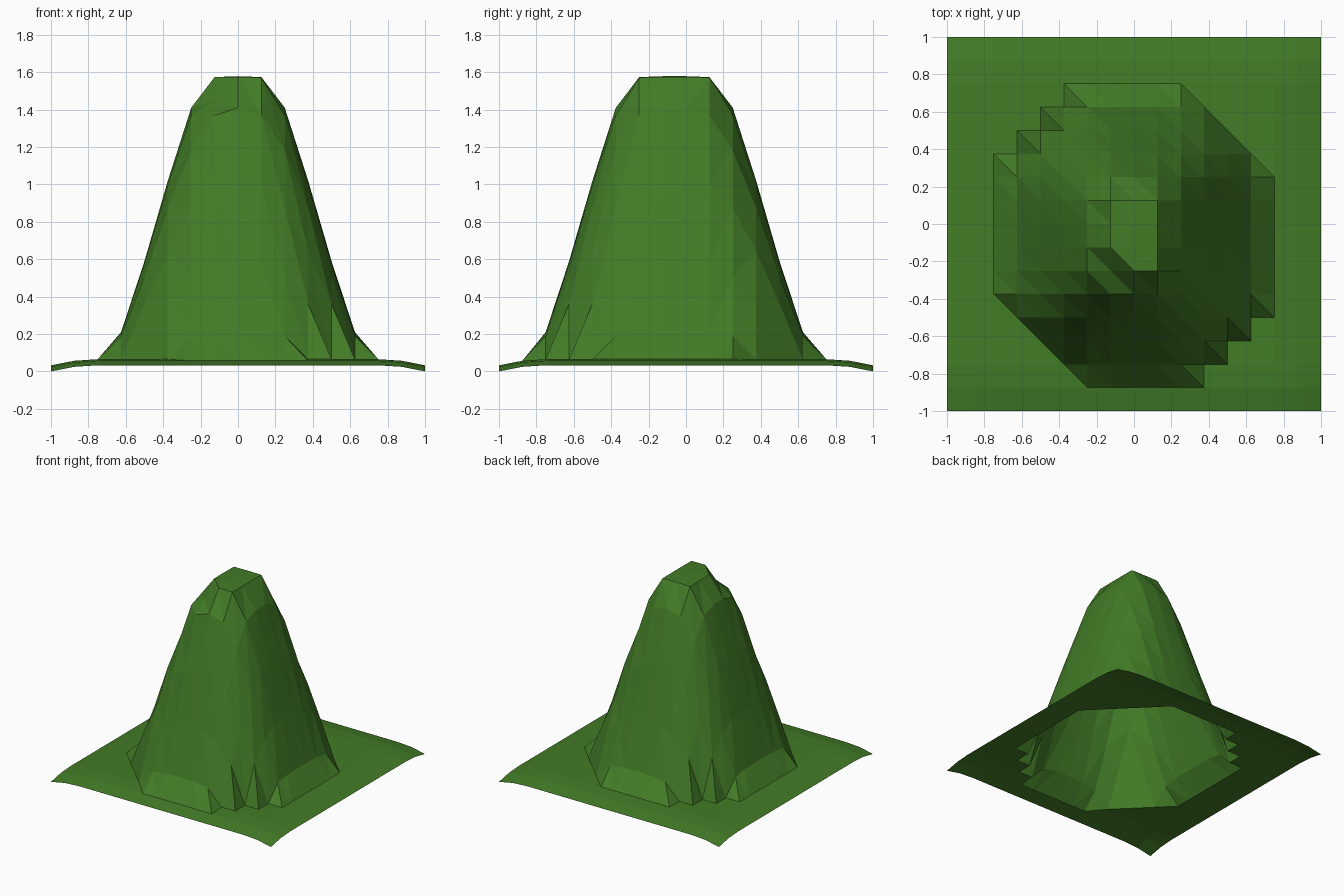
import bpy, bmesh, math

if "Cube" in bpy.data.objects:
    bpy.data.objects.remove(bpy.data.objects["Cube"])

N = 16                      # grid cells per side
STEP = 2 / N
# hill height against distance from the summit ridge
PROFILE = [(0, 1.578), (0.165, 1.572), (0.25, 1.41), (0.375, 1.02),
           (0.5, 0.59), (0.625, 0.21), (0.75, 0.07)]


def hill(r):
    for (r0, z0), (r1, z1) in zip(PROFILE, PROFILE[1:]):
        if r <= r1:
            return z0 + (z1 - z0) * (r - r0) / (r1 - r0)
    return 0.065


def height(x, y):
    # plain, drooping slightly at its rim
    ex, ey = (max(0, abs(v) - 0.75) / 0.25 for v in (x, y))
    plain = 0.065 - 0.0325 * (ex ** 2 + ey ** 2)
    # summit is a short ridge along y from -0.125 to 0
    dx, dy = abs(x), max(0, abs(y + 0.0625) - 0.0625)
    if math.hypot(dx, dy) > 0.69:
        return plain
    # one front corner of the summit is chipped off
    if abs(x + 0.125) < 0.01 and abs(y + 0.25) < 0.01:
        return 1.45
    return max(plain, hill((dx ** 2.7 + dy ** 2.7) ** (1 / 2.7)))


# hill and plain: one open triangulated sheet
bm = bmesh.new()
grid = []
for j in range(N + 1):
    row = []
    for i in range(N + 1):
        x, y = -1 + i * STEP, -1 + j * STEP
        row.append(bm.verts.new((x, y, height(x, y))))
    grid.append(row)
for j in range(N):
    for i in range(N):
        a, b = grid[j][i], grid[j][i + 1]
        d, c = grid[j + 1][i], grid[j + 1][i + 1]
        bm.faces.new((a, b, d))
        bm.faces.new((b, c, d))

mesh = bpy.data.meshes.new("grassy_hill")
bm.to_mesh(mesh)
bm.free()
obj = bpy.data.objects.new("grassy_hill", mesh)
bpy.context.collection.objects.link(obj)

# grass colour
mat = bpy.data.materials.new("grass_green")
mat.diffuse_color = (0.055, 0.2, 0.02, 1)
mat.use_nodes = True
mat.node_tree.nodes["Principled BSDF"].inputs["Base Color"].default_value = mat.diffuse_color
mesh.materials.append(mat)
